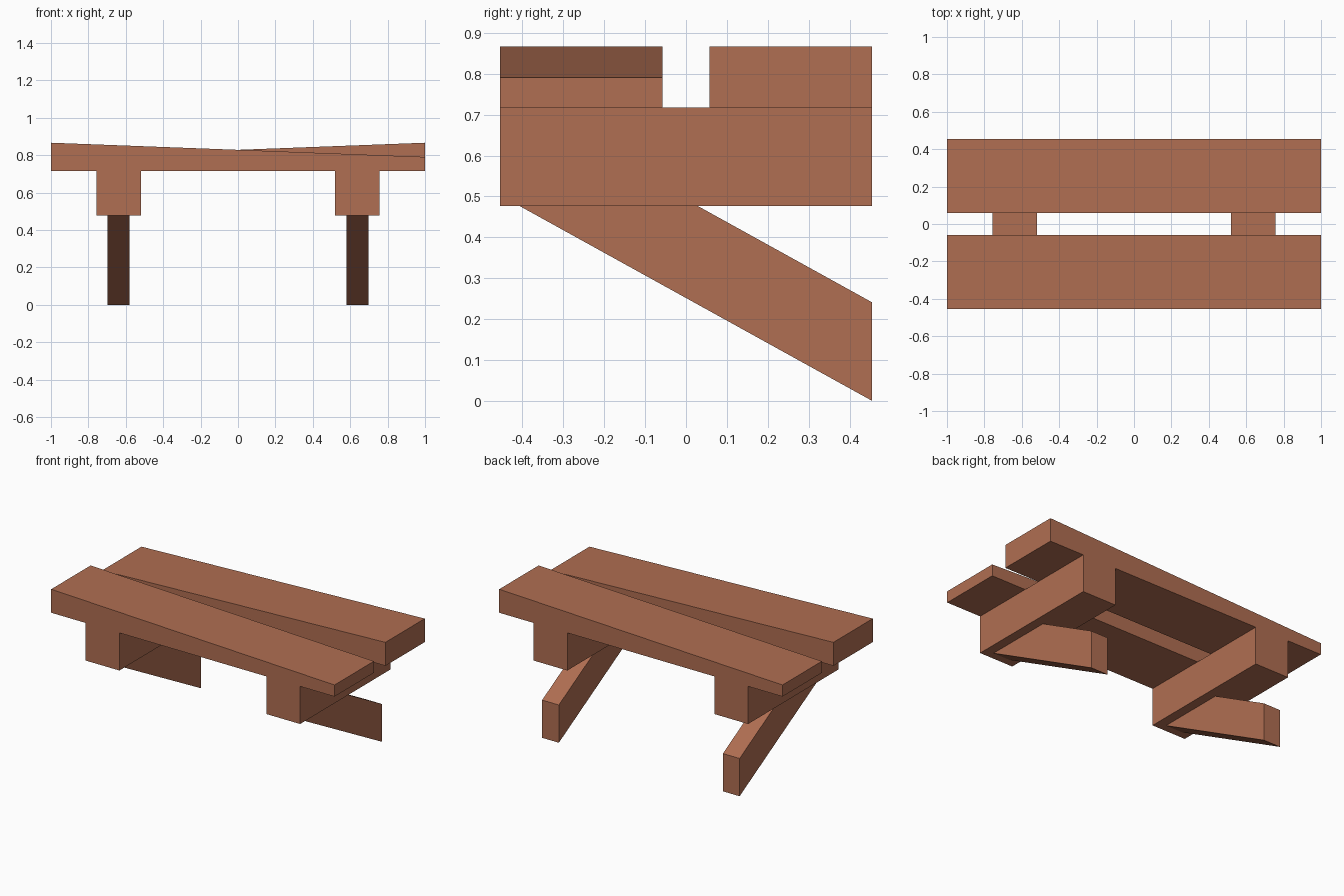
import bpy

if "Cube" in bpy.data.objects:
    bpy.data.objects.remove(bpy.data.objects["Cube"])

wood = bpy.data.materials.new("reddish brown wood")
wood.diffuse_color = (0.434, 0.156, 0.084, 1)
wood.use_nodes = True
wood.node_tree.nodes["Principled BSDF"].inputs["Base Color"].default_value = wood.diffuse_color


def prism(name, profile, axis, start, end):
    """Extrude a 2D profile along x (profile = y,z) or y (profile = x,z)."""
    n = len(profile)
    verts = [(d, a, b) if axis == "x" else (a, d, b)
             for d in (start, end) for a, b in profile]
    faces = [list(range(n)), list(range(2 * n - 1, n - 1, -1))]
    faces += [[i, i + n, (i + 1) % n + n, (i + 1) % n] for i in range(n)]
    if axis == "x":
        # keep the normals pointing outwards
        faces = [f[::-1] for f in faces]
    mesh = bpy.data.meshes.new(name)
    mesh.from_pydata(verts, [], faces)
    mesh.materials.append(wood)
    obj = bpy.data.objects.new(name, mesh)
    bpy.context.collection.objects.link(obj)
    return obj


HALF_DEPTH = 0.455
PLANK_BOTTOM, THIN, THICK = 0.717, 0.791, 0.867
BEAM_BOTTOM = 0.477

# Two tapered seat planks, thick at opposite ends
prism("front_plank", [(-1, PLANK_BOTTOM), (1, PLANK_BOTTOM), (1, THIN), (-1, THICK)],
      "y", -HALF_DEPTH, -0.058)
prism("back_plank", [(-1, PLANK_BOTTOM), (1, PLANK_BOTTOM), (1, THICK), (-1, THIN)],
      "y", 0.058, HALF_DEPTH)

# Cross beams with raking legs that slope down towards the back
beam = [(-HALF_DEPTH, BEAM_BOTTOM), (HALF_DEPTH, BEAM_BOTTOM),
        (HALF_DEPTH, PLANK_BOTTOM), (-HALF_DEPTH, PLANK_BOTTOM)]
leg = [(-0.408, BEAM_BOTTOM), (HALF_DEPTH, 0.0), (HALF_DEPTH, 0.241), (0.028, BEAM_BOTTOM)]
for side, x in (("left", -0.638), ("right", 0.638)):
    prism(side + "_beam", beam, "x", x - 0.119, x + 0.119)
    prism(side + "_leg", leg, "x", x - 0.059, x + 0.059)
